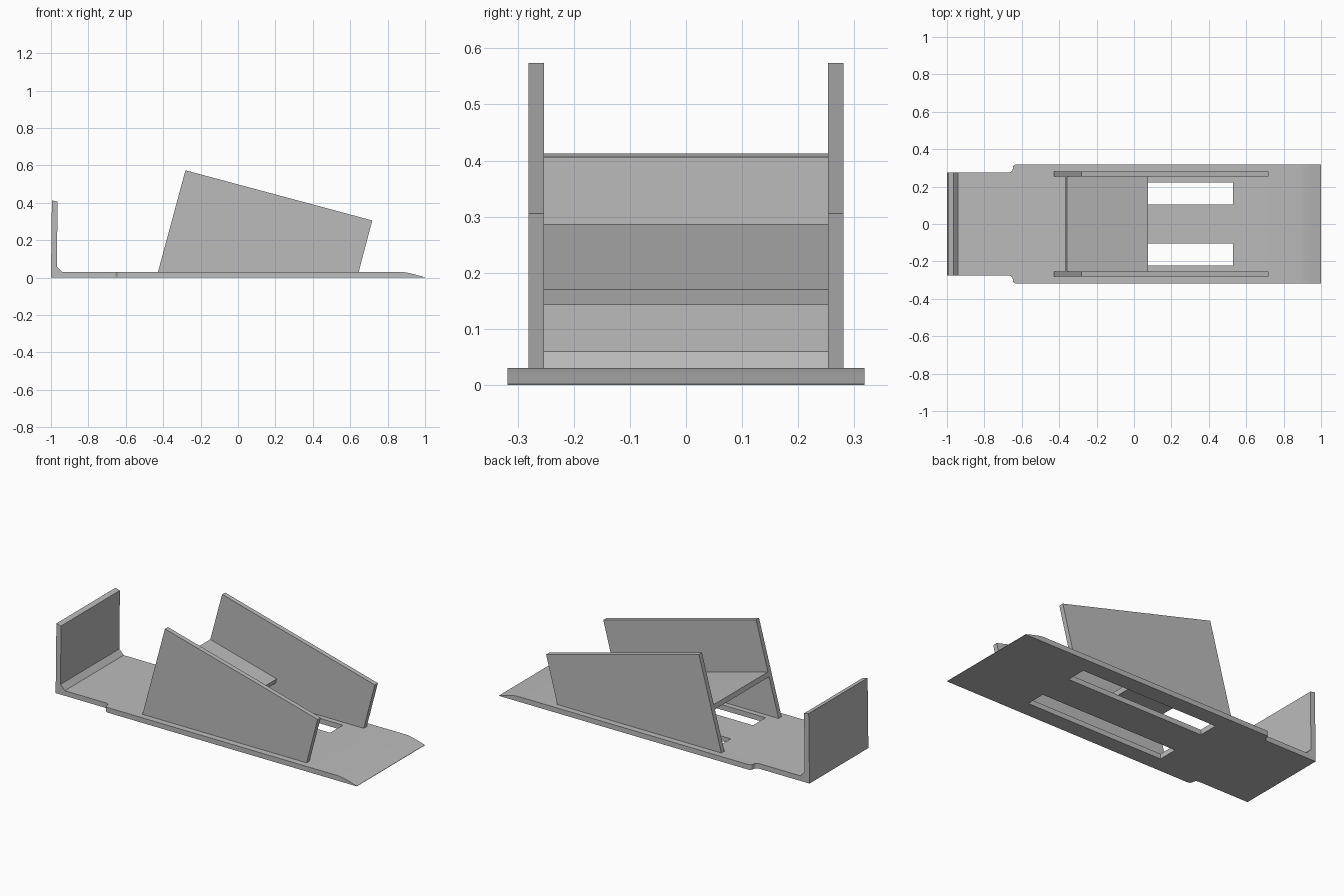
import bpy, bmesh, math
from mathutils import Vector

cube = bpy.data.objects.get("Cube")
if cube:
    bpy.data.objects.remove(cube, do_unlink=True)

grey = bpy.data.materials.new("plain_grey")
grey.use_nodes = True
grey.diffuse_color = (0.5, 0.5, 0.5, 1)
grey.node_tree.nodes["Principled BSDF"].inputs["Base Color"].default_value = (0.5, 0.5, 0.5, 1)


def prism(name, points, start, end, axis="Y"):
    """Extrude an outline along Y (points are x, z) or Z (points are x, y)."""
    def place(p, d):
        return Vector((p[0], d, p[1])) if axis == "Y" else Vector((p[0], p[1], d))
    bm = bmesh.new()
    face = bm.faces.new([bm.verts.new(place(p, start)) for p in points])
    new = bmesh.ops.extrude_face_region(bm, geom=[face])["geom"]
    shift = place((0, 0), end - start)
    bmesh.ops.translate(bm, vec=shift, verts=[v for v in new if isinstance(v, bmesh.types.BMVert)])
    bmesh.ops.recalc_face_normals(bm, faces=bm.faces[:])
    mesh = bpy.data.meshes.new(name)
    bm.to_mesh(mesh)
    bm.free()
    mesh.materials.append(grey)
    obj = bpy.data.objects.new(name, mesh)
    bpy.context.collection.objects.link(obj)
    return obj


def arc(cx, cy, r, a0, a1, steps=6):
    angles = [math.radians(a0 + (a1 - a0) * i / steps) for i in range(steps + 1)]
    return [(cx + r * math.cos(a), cy + r * math.sin(a)) for a in angles]


def cut(target, cutter):
    cutter.hide_render = True
    mod = target.modifiers.new("cut", "BOOLEAN")
    mod.operation, mod.solver, mod.object = "DIFFERENCE", "EXACT", cutter
    bpy.context.view_layer.objects.active = target
    bpy.ops.object.modifier_apply(modifier=mod.name)
    bpy.data.objects.remove(cutter, do_unlink=True)


T = 0.03          # sheet thickness
HALF = 0.318      # half width of the base

# Base plate with upturned end stop and tapered front lip
base = prism("base_plate", [
    (-1, 0), (1, 0), (1, 0.002), (0.95, 0.016), (0.915, 0.025), (0.885, T),
    (-0.94, T), (-0.968, 0.06), (-0.965, 0.406), (-0.995, 0.413)], -HALF, HALF)

for side in (-1, 1):
    # Shoulder where the plate narrows towards the end stop
    shoulder = [(-1.1, 0.275)] + arc(-0.67, 0.297, 0.022, -90, 0)
    shoulder += arc(-0.63, HALF - 0.018, 0.018, 180, 90) + [(-0.63, 0.4), (-1.1, 0.4)]
    cut(base, prism("shoulder_cutter", [(x, y * side) for x, y in shoulder], -0.1, 0.6, "Z"))
    # Long slot through the floor
    slot = [(-0.365, 0.104), (0.53, 0.104), (0.53, 0.222), (-0.365, 0.222)]
    cut(base, prism("slot_cutter", [(x, y * side) for x, y in slot], -0.1, 0.1, "Z"))

bpy.ops.object.select_all(action="DESELECT")
base.select_set(True)
bpy.context.view_layer.objects.active = base
bpy.ops.object.shade_smooth_by_angle(angle=math.radians(20))

# Leaning side walls
wall = [(-0.428, T), (0.645, T), (0.718, 0.306), (-0.281, 0.574)]
for name, side in (("left_wall", 1), ("right_wall", -1)):
    prism(name, wall, 0.253 * side, 0.281 * side)

# Sloping shelf between the walls
prism("shelf", [(-0.359, 0.287), (0.076, 0.17), (0.069, 0.143), (-0.366, 0.26)], -0.253, 0.253)
